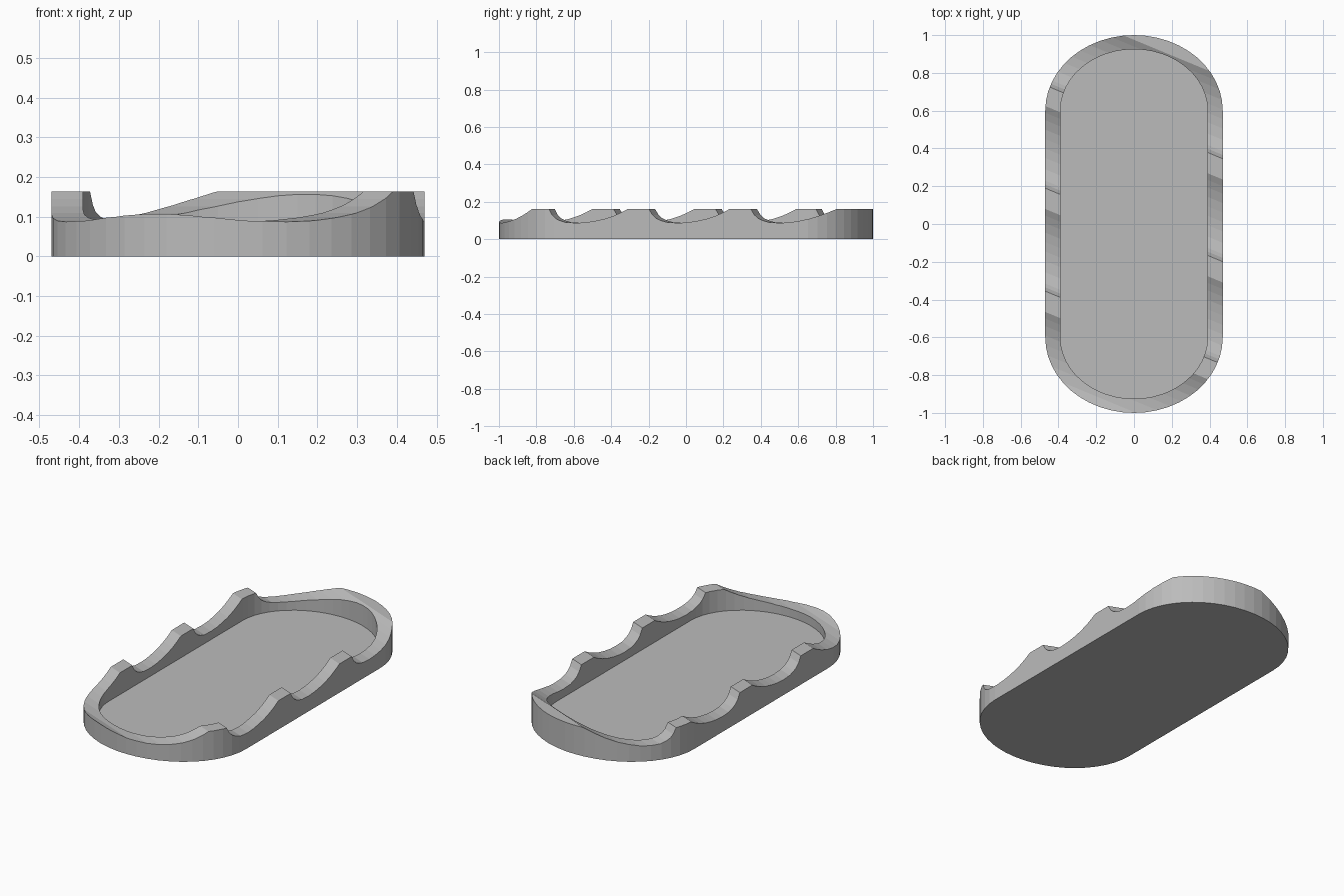
import bpy, bmesh
from math import sin, cos, pi

HEIGHT, FLOOR = 0.163, 0.04
STRAIGHT = 0.6            # half length of the straight sides
SLANT = 0.414             # grooves run diagonally across the tray
PERIOD, FIRST = 0.545, -1.095

old = bpy.data.objects.get("Cube")
if old:
    bpy.data.objects.remove(old, do_unlink=True)

grey = bpy.data.materials.new("light grey")
grey.use_nodes = True
colour = (0.5, 0.5, 0.5, 1)
grey.diffuse_color = colour
grey.node_tree.nodes["Principled BSDF"].inputs["Base Color"].default_value = colour


def prism(bm, points, offset):
    """Closed prism: a polygon swept along an offset."""
    face = bm.faces.new([bm.verts.new(p) for p in points])
    swept = bmesh.ops.extrude_face_region(bm, geom=[face], use_keep_orig=True)
    verts = [g for g in swept["geom"] if isinstance(g, bmesh.types.BMVert)]
    bmesh.ops.translate(bm, verts=verts, vec=offset)


def finish(bm, name):
    bmesh.ops.recalc_face_normals(bm, faces=bm.faces)
    mesh = bpy.data.meshes.new(name)
    bm.to_mesh(mesh)
    bm.free()
    mesh.materials.append(grey)
    obj = bpy.data.objects.new(name, mesh)
    bpy.context.collection.objects.link(obj)
    return obj


def oval(name, rx, ry, z0, z1, steps=24):
    """Straight-sided block with elliptical ends."""
    pts = []
    for end in (1, -1):
        for i in range(steps + 1):
            a = pi * i / steps
            pts.append((end * rx * cos(a), end * (STRAIGHT + ry * sin(a)), z0))
    bm = bmesh.new()
    prism(bm, pts, (0, 0, z1 - z0))
    return finish(bm, name)


# Tray body and the hollow inside it
tray = oval("tray", 0.47, 0.4, 0, HEIGHT)
hollow = oval("hollow_cutter", 0.39, 0.325, FLOOR, 0.4)

# Wave-shaped grooves: steep on one side, a long rise on the other
wave = [(-0.01, 0.3), (0, HEIGHT), (0.02, 0.13), (0.04, 0.112), (0.065, 0.1),
        (0.1, 0.09), (0.16, 0.087), (0.21, 0.09), (0.26, 0.098), (0.31, 0.109),
        (0.36, 0.126), (0.4, 0.144), (0.435, HEIGHT), (0.45, 0.3)]
bm = bmesh.new()
for k in range(4):
    start = FIRST + k * PERIOD
    prism(bm, [(-1, start + u + SLANT, z) for u, z in wave], (2, -2 * SLANT, 0))
grooves = finish(bm, "groove_cutter")

# Carve the tray, then discard the cutters
bpy.context.view_layer.objects.active = tray
for cutter in (hollow, grooves):
    mod = tray.modifiers.new(cutter.name, 'BOOLEAN')
    mod.operation, mod.solver, mod.object = 'DIFFERENCE', 'EXACT', cutter
    bpy.ops.object.modifier_apply(modifier=mod.name)
    bpy.data.objects.remove(cutter, do_unlink=True)
